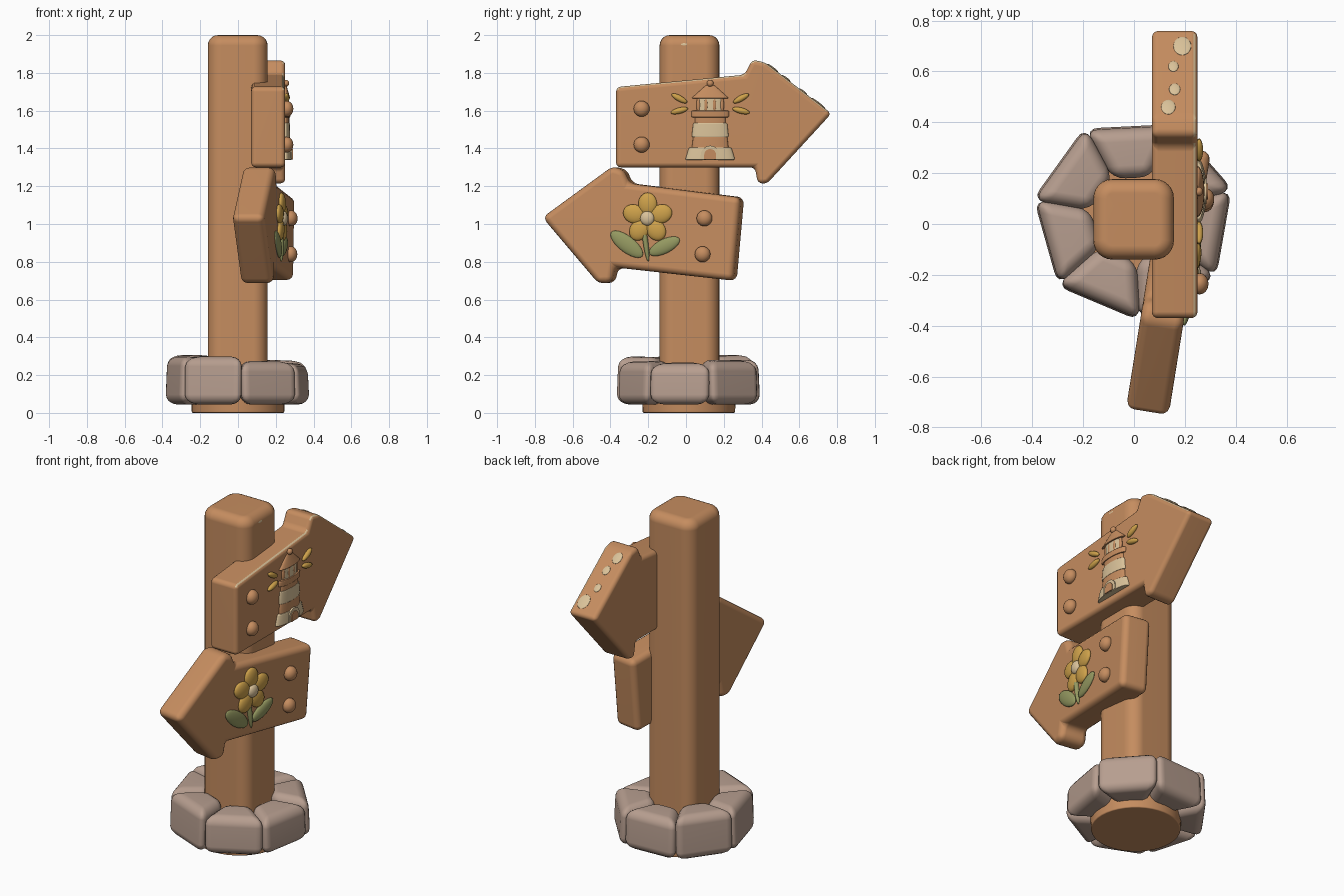
import bpy, bmesh, math
from mathutils import Matrix, Vector

if "Cube" in bpy.data.objects:
    bpy.data.objects.remove(bpy.data.objects["Cube"], do_unlink=True)


def material(name, rgb):
    m = bpy.data.materials.new(name)
    m.use_nodes = True
    m.diffuse_color = (*rgb, 1)
    m.node_tree.nodes["Principled BSDF"].inputs["Base Color"].default_value = (*rgb, 1)
    return m


WOOD = material("warm wood", (0.56, 0.265, 0.115))
STONE = material("grey pink stone", (0.47, 0.34, 0.275))
CREAM = material("cream", (0.70, 0.54, 0.32))
YELLOW = material("yellow", (0.62, 0.36, 0.07))
GREEN = material("leaf green", (0.30, 0.32, 0.12))


def finish(name, bm, mats, matrix=Matrix(), angle=50):
    bmesh.ops.recalc_face_normals(bm, faces=bm.faces)
    mesh = bpy.data.meshes.new(name)
    bm.to_mesh(mesh)
    bm.free()
    for m in mats:
        mesh.materials.append(m)
    ob = bpy.data.objects.new(name, mesh)
    bpy.context.collection.objects.link(ob)
    ob.matrix_world = matrix
    bpy.ops.object.select_all(action='DESELECT')
    ob.select_set(True)
    bpy.context.view_layer.objects.active = ob
    bpy.ops.object.shade_smooth_by_angle(angle=math.radians(angle))
    ob.modifiers.new("weighted", 'WEIGHTED_NORMAL').keep_sharp = True
    return ob


def bevel(bm, edges, offset, segments=4):
    bmesh.ops.bevel(bm, geom=edges, offset=offset, segments=segments,
                    profile=0.5, affect='EDGES', clamp_overlap=True)


def prism(points, depth, axis):
    """Extrude a closed outline along an axis."""
    bm = bmesh.new()
    face = bm.faces.new([bm.verts.new(p) for p in points])
    top = bmesh.ops.extrude_face_region(bm, geom=[face])["geom"]
    bmesh.ops.translate(bm, vec=Vector(axis) * depth,
                        verts=[v for v in top if isinstance(v, bmesh.types.BMVert)])
    bmesh.ops.recalc_face_normals(bm, faces=bm.faces)
    return bm


def blob(name, mat, frame, loc, scale, roll=0):
    """Flattened ball; roll turns it about the sign's outward direction."""
    bm = bmesh.new()
    bmesh.ops.create_uvsphere(bm, u_segments=20, v_segments=12, radius=1)
    m = frame @ Matrix.Translation(loc) @ Matrix.Rotation(roll, 4, 'X') @ Matrix.Diagonal((*scale, 1))
    return finish(name, bm, [mat], m)


def drum(name, mat, frame, y, z0, z1, r0, r1, flat=0.27, sides=24):
    """Upright tapered drum flattened against the sign."""
    bm = bmesh.new()
    bmesh.ops.create_cone(bm, cap_ends=True, segments=sides, radius1=r0, radius2=r1, depth=z1 - z0)
    rims = [e for e in bm.edges if abs(e.verts[0].co.z - e.verts[1].co.z) < 1e-5]
    bevel(bm, rims, 0.007, 2)
    m = frame @ Matrix.Translation((0, y, (z0 + z1) / 2)) @ Matrix.Diagonal((flat, 1, 1, 1))
    return finish(name, bm, [mat], m)


# Post with rounded corners and a soft top
bm = prism([(-.16, -.14, .03), (.157, -.14, .03), (.157, .177, .03), (-.16, .177, .03)], 1.97, (0, 0, 1))
bevel(bm, [e for e in bm.edges if abs(e.verts[0].co.z - e.verts[1].co.z) > 1], 0.075, 6)
bevel(bm, [e for e in bm.edges if min(v.co.z for v in e.verts) > 1.99], 0.055, 5)
finish("post", bm, [WOOD])
blob("post_worn_patch", CREAM, Matrix.Translation((.146, -.01, 1.958)) @ Matrix.Rotation(-.5, 4, 'Y'),
     (0, 0, 0), (.008, .045, .018))

# Round wooden foot
drum("foot", WOOD, Matrix(), 0.015, 0, 0.15, 0.245, 0.25, flat=1, sides=40)

# Ring of rounded wedge stones
for i in range(7):
    ang = math.radians(-10 + i * 360 / 7)
    half = math.tan(math.pi / 7)
    r0, r1 = 0.16, 0.362 + 0.006 * (i % 2)
    bm = prism([(r0, -r0 * half, .045), (r1, -r1 * half, .045),
                (r1, r1 * half, .045), (r0, r0 * half, .045)], 0.235, (0, 0, 1))
    for v in bm.verts:
        if v.co.z > 0.2:
            v.co.z += -0.06 * math.cos(ang) * v.co.x + (0.01 if i % 2 else 0)
            v.co.x *= 0.97
    bevel(bm, bm.edges[:], 0.052, 4)
    finish("stone_%d" % (i + 1), bm, [STONE],
           Matrix.Translation((0, .025, 0)) @ Matrix.Rotation(ang, 4, 'Z'), 80)


def sign(name, outline, thick, frame, worn=None):
    """Arrow board whose front is the plane x = 0 of its frame."""
    bm = prism([(-thick, y, z) for y, z in outline], thick, (1, 0, 0))
    bevel(bm, bm.edges[:], 0.034, 4)
    bm.normal_update()
    if worn:
        for f in bm.faces:
            c, n = f.calc_center_median(), f.normal
            if worn(c, n):
                f.material_index = 1
    return finish(name, bm, [WOOD, CREAM], frame)


# Upper arrow, pointing to the back, with worn cream edges
upper = Matrix.Translation((0.25, 0, 0))
sign("upper_sign",
     [(-.37, 1.30), (.365, 1.30), (.38, 1.215), (.43, 1.215), (.77, 1.585),
      (.42, 1.855), (.35, 1.87), (.31, 1.79), (-.37, 1.725)],
     0.18, upper, lambda c, n: c.x > -.02 and n.z > .4 and .3 < n.x < .75 and c.z > 1.6)
slope = math.atan2(-.26, .34)
for y, z, x, size in [(.53, 1.771, -.09, .022), (.62, 1.701, -.095, .02), (.46, 1.825, -.115, .028),
                      (.70, 1.640, -.06, .035)]:
    blob("worn_spot", CREAM, upper, (x, y, z), (size, size * 1.3, .006), slope)

# Lower arrow, pointing to the front and turned slightly
lower = Matrix.Translation((0.257, 0, 0)) @ Matrix.Rotation(-0.159, 4, 'Z')
sign("lower_sign",
     [(.25, .70), (.29, 1.14), (-.31, 1.215), (-.335, 1.285), (-.40, 1.305),
      (-.775, 1.035), (-.475, .685), (-.40, .69), (-.385, .77)], 0.17, lower)

# Wooden pegs
for frame, pegs in ((upper, [(-.235, 1.61), (-.235, 1.42)]), (lower, [(.1, 1.03), (.09, .84)])):
    for y, z in pegs:
        blob("peg", WOOD, frame, (.008, y, z), (.035, .042, .042))

# Lighthouse relief: stacked half drums
Y = 0.128
for name, mat, z0, z1, r0, r1 in [
        ("lighthouse_base", CREAM, 1.34, 1.405, .132, .112),
        ("tower_lower", WOOD, 1.395, 1.465, .098, .09),
        ("tower_band", CREAM, 1.46, 1.535, .098, .09),
        ("tower_upper", WOOD, 1.53, 1.575, .082, .08),
        ("gallery", WOOD, 1.565, 1.60, .10, .10),
        ("lantern", CREAM, 1.59, 1.67, .07, .07),
        ("roof", WOOD, 1.665, 1.735, .10, .022)]:
    drum(name, mat, upper, Y, z0, z1, r0, r1)
blob("roof_knob", WOOD, upper, (.005, Y, 1.745), (.016, .018, .018))
for dy in (-.062, -.022, .022, .062):
    blob("lantern_bar", WOOD, upper, (.016 - abs(dy) * .18, Y + dy, 1.63), (.009, .011, .042))

# Arched door with a cream surround
for name, mat, r, x in (("door_surround", CREAM, .05, .036), ("door", WOOD, .032, .041)):
    arc = [(0, Y + r * math.cos(t * math.pi / 10), 1.365 + r * math.sin(t * math.pi / 10)) for t in range(11)]
    bm = prism(arc + [(0, Y - r, 1.342), (0, Y + r, 1.342)], x, (1, 0, 0))
    finish(name, bm, [mat], upper, 30)

# Light rays
for side in (-1, 1):
    for dz, roll in ((.04, .5), (-.025, -.25)):
        blob("light_ray", YELLOW, upper, (.006, Y + side * .163, 1.625 + dz),
             (.016, .047, .016), side * roll)

# Flower relief
FY, FZ = -.205, 1.03
for i in range(5):
    a = math.pi / 2 + i * math.tau / 5
    blob("petal", YELLOW, lower, (.006, FY + .076 * math.cos(a), FZ + .076 * math.sin(a)),
         (.022, .06, .05), a)
blob("flower_centre", CREAM, lower, (.018, FY, FZ), (.022, .038, .038))
blob("stem", GREEN, lower, (.004, FY - .012, .91), (.016, .014, .11), .14)
blob("left_leaf", GREEN, lower, (.004, FY + .09, .882), (.018, .09, .038), .45)
blob("right_leaf", GREEN, lower, (.004, FY - .112, .893), (.018, .105, .043), -.65)
